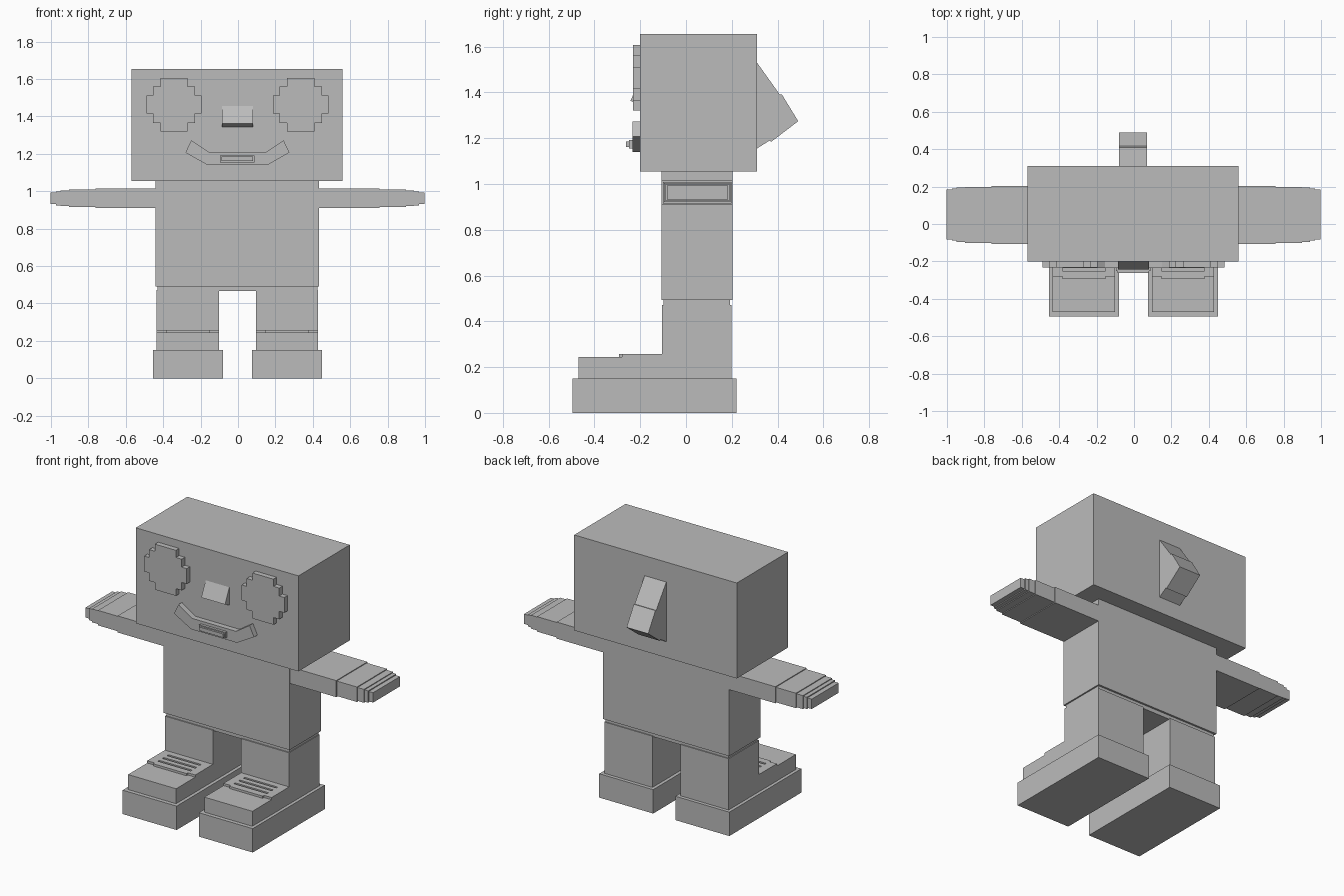
import bpy, bmesh
from mathutils import Vector

if "Cube" in bpy.data.objects:
    bpy.data.objects.remove(bpy.data.objects["Cube"])

grey = bpy.data.materials.new("plain_grey")
grey.diffuse_color = (0.5, 0.5, 0.5, 1)
grey.use_nodes = True
grey.node_tree.nodes["Principled BSDF"].inputs["Base Color"].default_value = grey.diffuse_color


def finish(name, bm):
    bmesh.ops.recalc_face_normals(bm, faces=bm.faces)
    mesh = bpy.data.meshes.new(name)
    bm.to_mesh(mesh)
    bm.free()
    mesh.materials.append(grey)
    ob = bpy.data.objects.new(name, mesh)
    bpy.context.collection.objects.link(ob)
    return ob


def add_box(bm, x, y, z):
    lo, hi = Vector((x[0], y[0], z[0])), Vector((x[1], y[1], z[1]))
    verts = bmesh.ops.create_cube(bm, size=1)["verts"]
    for v in verts:
        v.co = Vector([(lo[i] + hi[i]) / 2 + v.co[i] * (hi[i] - lo[i]) for i in range(3)])


def boxes(name, *specs):
    bm = bmesh.new()
    for s in specs:
        add_box(bm, *s)
    return finish(name, bm)


def prism(name, points, axis, lo, hi):
    """Extrude a profile: (x, z) points along y, or (y, z) points along x."""
    bm = bmesh.new()
    place = (lambda p, d: (p[0], d, p[1])) if axis == "y" else (lambda p, d: (d, p[0], p[1]))
    face = bm.faces.new([bm.verts.new(place(p, lo)) for p in points])
    ext = bmesh.ops.extrude_face_region(bm, geom=[face])
    move = Vector((0, hi - lo, 0)) if axis == "y" else Vector((hi - lo, 0, 0))
    for v in ext["geom"]:
        if isinstance(v, bmesh.types.BMVert):
            v.co += move
    return finish(name, bm)


# Main blocks
boxes("head", ((-0.57, 0.56), (-0.20, 0.31), (1.055, 1.655)))
boxes("torso", ((-0.442, 0.434), (-0.108, 0.204), (0.492, 1.055)))
boxes("hips", ((-0.43, 0.425), (-0.098, 0.192), (0.467, 0.492)))

for side, s in (("left", -1), ("right", 1)):
    def span(a, b):
        """Mirror an x range to this side of the body."""
        return tuple(sorted((s * a - 0.003, s * b - 0.003)))

    # Arm narrowing in steps towards the hand
    steps = ((0.43, 0.76, 0), (0.76, 0.90, 0.005), (0.90, 0.945, 0.010),
             (0.945, 0.97, 0.015), (0.97, 1.0, 0.021))
    boxes(side + "_arm", *[(span(a, b), (-0.106 + 1.1 * d, 0.203 - 0.9 * d),
                            (0.910 + d, 1.014 - d)) for a, b, d in steps])

    # Leg and sole
    boxes(side + "_leg", (span(0.098, 0.432), (-0.105, 0.198), (0.15, 0.472)))
    boxes(side + "_sole", (span(0.077, 0.452), (-0.495, 0.22), (0, 0.15)))
    boxes(side + "_shoe_toe", (span(0.098, 0.432), (-0.47, -0.105), (0.15, 0.244)))

    # Lace panel with three open slots
    z = (0.244, 0.258)
    bars = ((-0.293, -0.250), (-0.236, -0.204), (-0.190, -0.158), (-0.144, -0.105))
    boxes(side + "_lace_panel",
          (span(0.098, 0.15), (-0.28, -0.105), z),
          (span(0.38, 0.432), (-0.28, -0.105), z),
          *[(span(0.15, 0.38), b, z) for b in bars])

    # Stepped round eye
    quarter = [(0.148, 0.048), (0.113, 0.048), (0.113, 0.098), (0.073, 0.098), (0.073, 0.143)]
    ring = quarter + [(-x, z) for x, z in reversed(quarter)]
    ring += [(-x, -z) for x, z in ring]
    prism(side + "_eye", [(s * 0.339 - 0.003 + x, 1.463 + z) for x, z in ring], "y", -0.232, -0.20)

# Wedge nose
prism("nose", [(-0.20, 1.455), (-0.243, 1.363), (-0.20, 1.343)], "x", -0.085, 0.08)

# Smiling mouth with teeth
half = [(0.16, 1.14), (0.278, 1.207), (0.247, 1.272), (0.153, 1.21)]
smile = half + [(-x, z) for x, z in reversed(half)]
prism("mouth", [(x - 0.003, z) for x, z in smile], "y", -0.234, -0.20)
boxes("teeth", ((-0.095, 0.087), (-0.25, -0.234), (1.155, 1.192)),
      ((-0.088, 0.080), (-0.262, -0.25), (1.162, 1.185)))

# Pointed fin on the back of the head
prism("back_fin", [(0.31, 1.53), (0.41, 1.39), (0.418, 1.392), (0.49, 1.274),
                   (0.372, 1.184), (0.366, 1.19), (0.31, 1.155)], "x", -0.08, 0.07)
